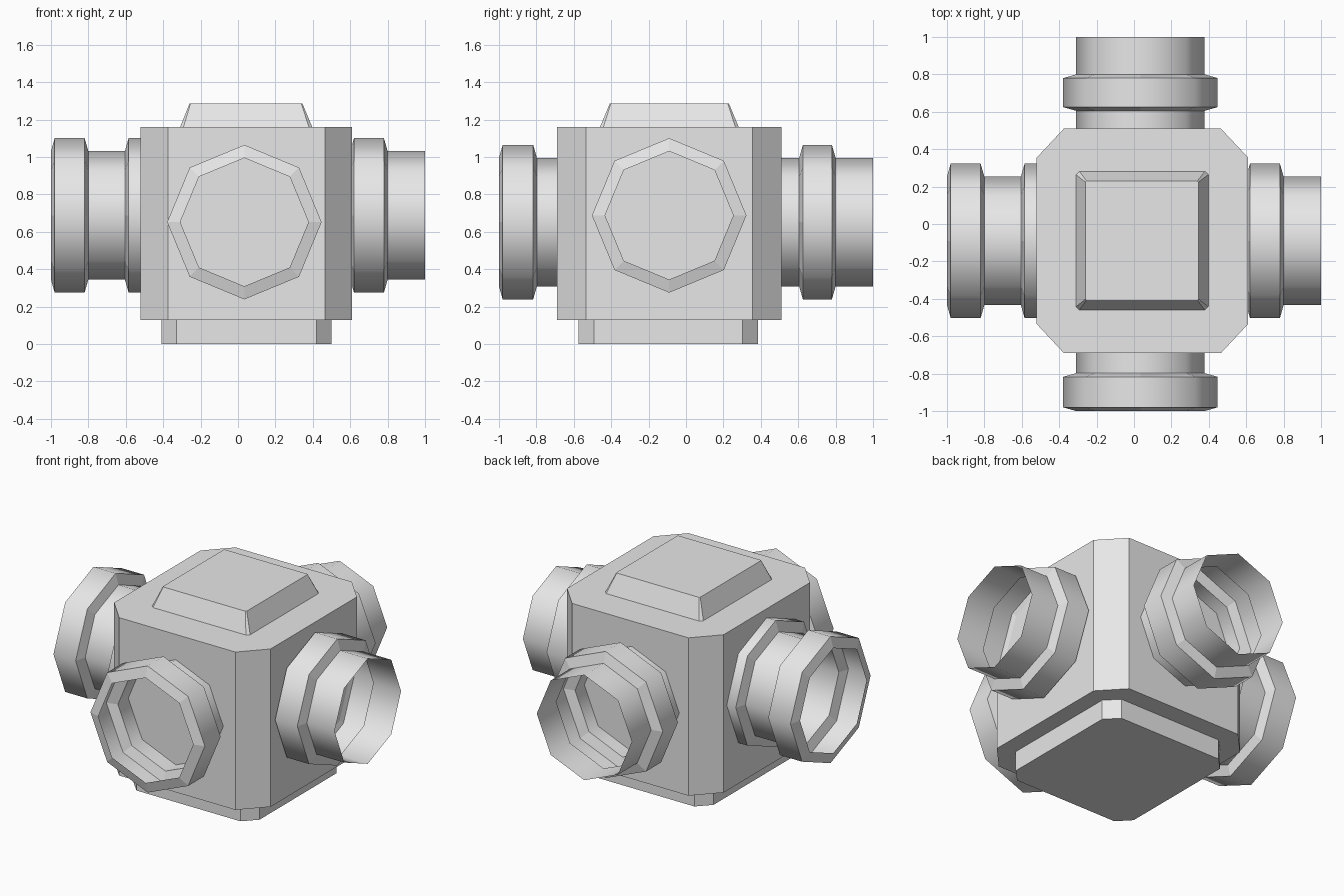
import bpy, bmesh
from math import sin, cos, pi, radians
from mathutils import Matrix, Vector

cube = bpy.data.objects.get("Cube")
if cube:
    bpy.data.objects.remove(cube, do_unlink=True)

grey = bpy.data.materials.new("plain grey")
grey.use_nodes = True
grey.diffuse_color = (0.8, 0.8, 0.8, 1)
grey.node_tree.nodes["Principled BSDF"].inputs["Base Color"].default_value = (0.8, 0.8, 0.8, 1)


def finish(name, bm):
    mesh = bpy.data.meshes.new(name)
    bm.to_mesh(mesh)
    bm.free()
    mesh.materials.append(grey)
    obj = bpy.data.objects.new(name, mesh)
    bpy.context.collection.objects.link(obj)
    return obj


def outline(x0, x1, y0, y1, cx, cy, z):
    """Rectangle with its four corners cut off."""
    return [Vector((x, y, z)) for x, y in (
        (x0 + cx, y0), (x1 - cx, y0), (x1, y0 + cy), (x1, y1 - cy),
        (x1 - cx, y1), (x0 + cx, y1), (x0, y1 - cy), (x0, y0 + cy))]


def block(name, low, high):
    """Closed solid between two outlines."""
    bm = bmesh.new()
    a, b = ([bm.verts.new(p) for p in ring] for ring in (low, high))
    bm.faces.new(a[::-1])
    bm.faces.new(b)
    for i in range(8):
        j = (i + 1) % 8
        bm.faces.new((a[i], a[j], b[j], b[i]))
    return finish(name, bm)


PIPE, COLLAR = 0.343, 0.413


def pipe(name, profile, centre, turn):
    """Open eight-sided pipe; profile is (distance, radius) outwards."""
    bm = bmesh.new()
    place = Matrix.Translation(centre) @ Matrix.Rotation(radians(turn), 4, "Z")
    rings = [[bm.verts.new(place @ Vector((d, r * cos(k * pi / 4), r * sin(k * pi / 4))))
              for k in range(8)] for d, r in profile]
    for n in range(len(rings) - 1):
        a, b = rings[n], rings[n + 1]
        straight = profile[n][1] == profile[n + 1][1]
        for i in range(8):
            j = (i + 1) % 8
            # straight walls are smooth, sloping shoulders stay faceted
            bm.faces.new((a[i], a[j], b[j], b[i])).smooth = straight
    for e in bm.edges:
        e.smooth = all(f.smooth for f in e.link_faces) and e.calc_face_angle(0) < 1
    finish(name, bm)


# Central housing, foot and tapered lid
block("housing", outline(-0.52, 0.61, -0.69, 0.51, 0.145, 0.155, 0.13),
      outline(-0.52, 0.61, -0.69, 0.51, 0.145, 0.155, 1.16))
block("foot", outline(-0.41, 0.5, -0.575, 0.385, 0.08, 0.083, 0),
      outline(-0.41, 0.5, -0.575, 0.385, 0.08, 0.083, 0.13))
block("lid", outline(-0.31, 0.397, -0.46, 0.282, 0.018, 0.018, 1.16),
      outline(-0.26, 0.345, -0.408, 0.23, 0.006, 0.006, 1.285))


def collar(start, end):
    """Raised band with sloping shoulders."""
    return [(start, PIPE), (start + 0.02, COLLAR), (end - 0.02, COLLAR), (end, PIPE)]


# Four pipes: collared ends at front and -x, plain ends at back and +x
side = (0, -0.09, 0.688)
cross = (0.034, 0, 0.652)
pipe("left_pipe", collar(0.6, 0.8) + [(1, PIPE)], side, 0)
pipe("right_pipe", collar(0.4, 0.605) + collar(0.8, 1), side, 180)
pipe("back_pipe", [(0.5, PIPE)] + collar(0.605, 0.8) + [(1, PIPE)], cross, 90)
pipe("front_pipe", [(0.68, PIPE)] + collar(0.797, 1), cross, -90)
